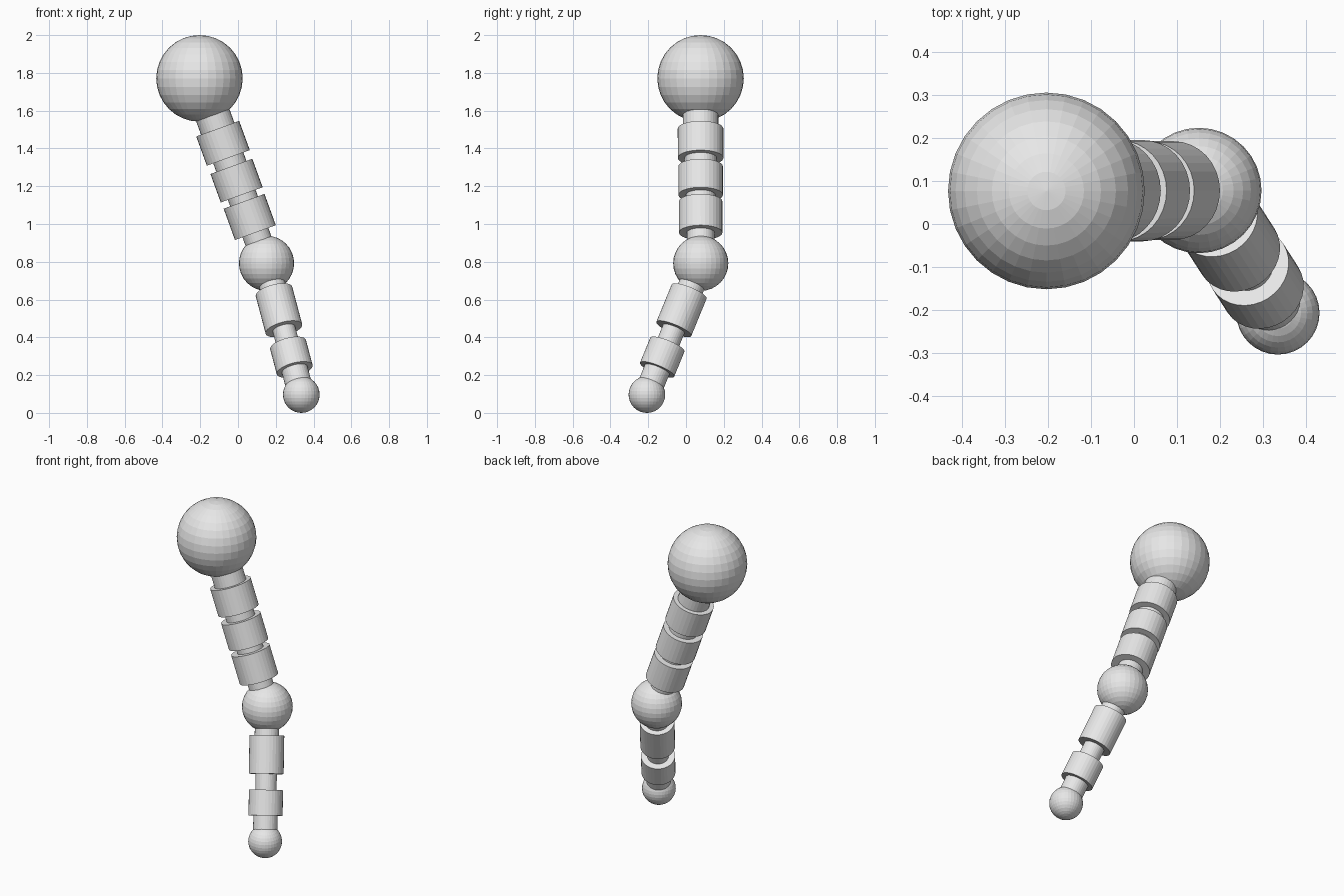
import bpy
from mathutils import Vector

if "Cube" in bpy.data.objects:
    bpy.data.objects.remove(bpy.data.objects["Cube"])

grey = bpy.data.materials.new("light grey")
grey.diffuse_color = (0.8, 0.8, 0.8, 1)
grey.use_nodes = True
grey.node_tree.nodes["Principled BSDF"].inputs["Base Color"].default_value = grey.diffuse_color


def finish(name):
    ob = bpy.context.object
    ob.name = name
    ob.data.materials.append(grey)
    return ob


def ball(name, centre, radius):
    bpy.ops.mesh.primitive_uv_sphere_add(segments=32, ring_count=16,
                                         radius=radius, location=centre)
    return finish(name)


def tube(name, a, b, start, end, radius):
    """Cylinder covering the stretch start..end (fractions) of the line a-b."""
    p, q = a.lerp(b, start), a.lerp(b, end)
    axis = q - p
    bpy.ops.mesh.primitive_cylinder_add(vertices=32, radius=radius,
                                        depth=axis.length, location=(p + q) / 2)
    ob = finish(name)
    ob.rotation_euler = (-axis).to_track_quat('Z', 'Y').to_euler()
    return ob


def limb(name, a, b, collars, cores):
    """Alternating thin core sections and wide collars between two joints."""
    edges = [0.0]
    for i, (start, end, radius) in enumerate(collars):
        tube(f"{name}_collar_{i + 1}", a, b, start, end, radius)
        edges.append((start + end) / 2)
    edges.append(1.0)
    for i, radius in enumerate(cores):
        tube(f"{name}_core_{i + 1}", a, b, edges[i], edges[i + 1], radius)


# Joint positions
shoulder = Vector((-0.204, 0.077, 1.771))
elbow = Vector((0.151, 0.078, 0.792))
wrist = Vector((0.335, -0.207, 0.097))

# Ball joints
ball("shoulder_ball", shoulder, 0.229)
ball("elbow_ball", elbow, 0.146)
ball("wrist_ball", wrist, 0.097)

# Upper limb with three collars
limb("upper_limb", shoulder, elbow,
     [(0.272, 0.430, 0.121), (0.476, 0.630, 0.118), (0.665, 0.834, 0.115)],
     [0.094, 0.085, 0.078, 0.073])

# Lower limb with two collars
limb("lower_limb", elbow, wrist,
     [(0.215, 0.50, 0.100), (0.62, 0.81, 0.098)],
     [0.070, 0.061, 0.070])
